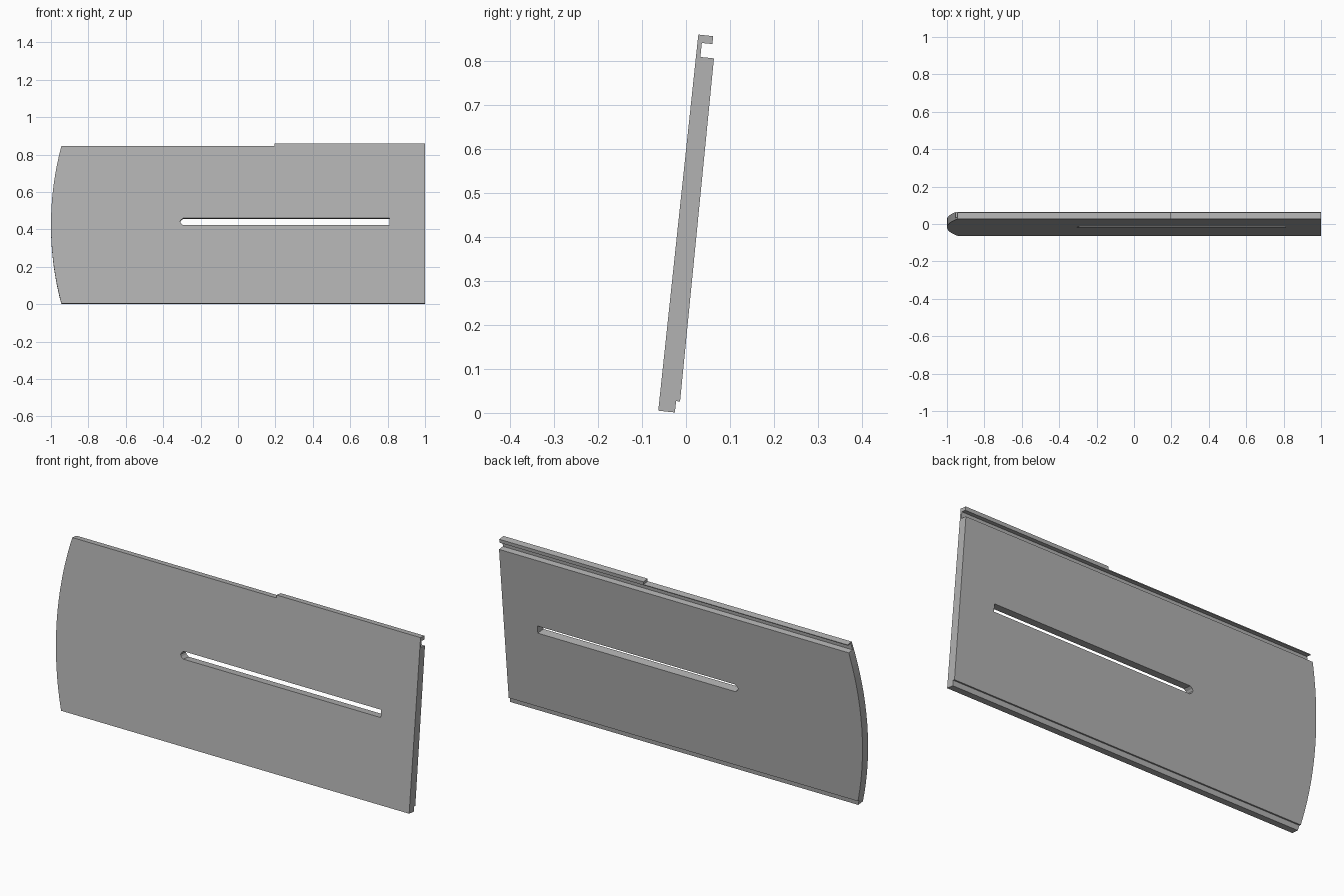
import bpy, bmesh, math
from mathutils import Matrix, Vector

if "Cube" in bpy.data.objects:
    bpy.data.objects.remove(bpy.data.objects["Cube"], do_unlink=True)

TILT = math.radians(6.08)
# Panel frame: x along the panel, y through its thickness, z up its face
FRAME = Matrix.Translation((0, -0.063, 0.005)) @ Matrix.Rotation(-TILT, 4, 'X')

grey = bpy.data.materials.new("plain_grey")
grey.use_nodes = True
colour = (0.45, 0.45, 0.45, 1)
grey.diffuse_color = colour
grey.node_tree.nodes["Principled BSDF"].inputs["Base Color"].default_value = colour


def prism(name, points, sweep):
    """Extrude a closed outline along the sweep vector."""
    bm = bmesh.new()
    face = bm.faces.new([bm.verts.new(p) for p in points])
    new = bmesh.ops.extrude_face_region(bm, geom=[face])["geom"]
    bmesh.ops.translate(bm, vec=Vector(sweep),
                        verts=[g for g in new if isinstance(g, bmesh.types.BMVert)])
    bmesh.ops.recalc_face_normals(bm, faces=bm.faces)
    bm.transform(FRAME)
    mesh = bpy.data.meshes.new(name)
    bm.to_mesh(mesh)
    bm.free()
    mesh.materials.append(grey)
    obj = bpy.data.objects.new(name, mesh)
    bpy.context.collection.objects.link(obj)
    return obj


def combine(target, cutter, operation):
    mod = target.modifiers.new(cutter.name, 'BOOLEAN')
    mod.operation = operation
    mod.solver = 'EXACT'
    mod.object = cutter
    cutter.hide_render = True


# Cross-section: foot with rebate, thick body, groove and hooked top lip
section = [(0, 0), (0.038, 0), (0.038, 0.026), (0.047, 0.026),
           (0.041, 0.809), (0.010, 0.809), (0.010, 0.841),
           (0.034, 0.841), (0.034, 0.859), (0, 0.859)]
panel = prism("grooved_panel", [(-1.1, y, z) for y, z in section], (2.1, 0, 0))

# Face outline: bowed end and stepped top edge
radius, middle = 1.63, 0.4225
reach = math.asin(middle / radius)
bow = []
for i in range(17):
    a = reach * (1 - i / 8)
    bow.append((-1 + radius * (1 - math.cos(a)), middle + radius * math.sin(a)))
corner = bow[-1][0]
outline = bow + [(corner, -0.1), (1.0, -0.1), (1.0, 0.95), (0.195, 0.95), (0.195, 0.845)]
blank = prism("face_outline_cutter", [(x, -0.1, z) for x, z in outline], (0, 0.3, 0))

# Long slot, rounded at one end and square at the other
half = 0.019
slot = [(0.81, -half), (0.81, half), (-0.293, half), (-0.305, half / 2),
        (-0.31, 0), (-0.305, -half / 2), (-0.293, -half)]
slot_cutter = prism("slot_cutter", [(x, -0.1, 0.439 + z) for x, z in slot], (0, 0.3, 0))

combine(panel, blank, 'INTERSECT')
combine(panel, slot_cutter, 'DIFFERENCE')

# Bake the cuts and drop the helpers
bpy.context.view_layer.update()
graph = bpy.context.evaluated_depsgraph_get()
baked = bpy.data.meshes.new_from_object(panel.evaluated_get(graph))
panel.modifiers.clear()
panel.data = baked
for helper in (blank, slot_cutter):
    bpy.data.objects.remove(helper, do_unlink=True)
